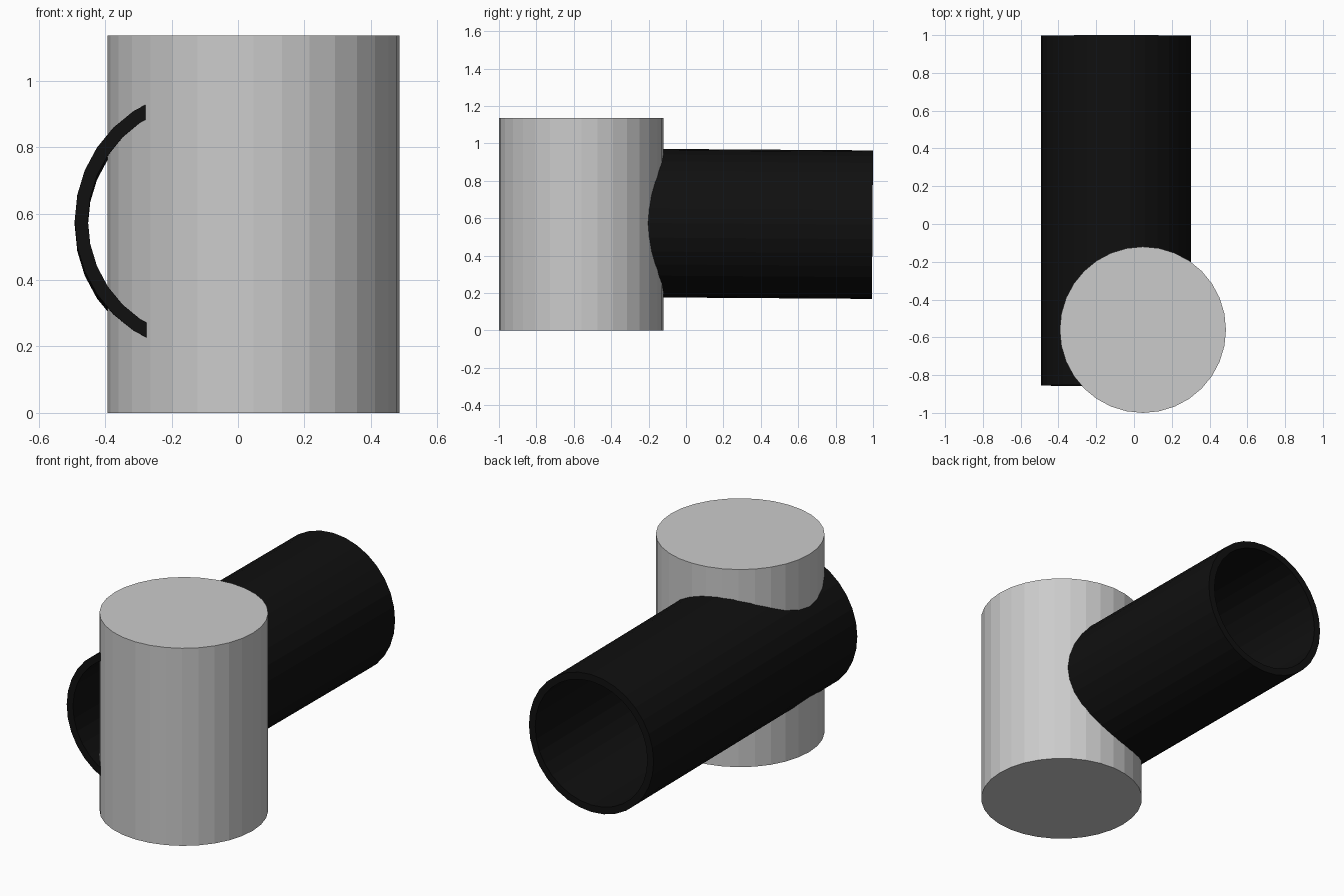
import bpy, bmesh, math
from mathutils import Vector, Matrix

if "Cube" in bpy.data.objects:
    bpy.data.objects.remove(bpy.data.objects["Cube"])

SIDES = 32


def ring(bm, radius, z):
    return [bm.verts.new((radius * math.sin(2 * math.pi * i / SIDES),
                          radius * math.cos(2 * math.pi * i / SIDES), z))
            for i in range(SIDES)]


def add_object(name, bm):
    bmesh.ops.recalc_face_normals(bm, faces=bm.faces)
    mesh = bpy.data.meshes.new(name)
    bm.to_mesh(mesh)
    bm.free()
    obj = bpy.data.objects.new(name, mesh)
    bpy.context.collection.objects.link(obj)
    return obj


# Upright solid cylinder
bm = bmesh.new()
bmesh.ops.create_cone(bm, cap_ends=True, segments=SIDES,
                      radius1=0.44, radius2=0.44, depth=1.137)
body = add_object("upright_cylinder", bm)
body.location = (0.047, -0.56, 0.5685)

# Open-ended tube with a thick wall, passing through the cylinder
OUTER, INNER, HALF = 0.397, 0.357, 0.926
bm = bmesh.new()
profile = [(OUTER, -HALF), (OUTER, HALF), (INNER, HALF), (INNER, -HALF)]
rings = [ring(bm, r, z) for r, z in profile]
for k in range(4):
    a, b = rings[k], rings[(k + 1) % 4]
    for i in range(SIDES):
        j = (i + 1) % SIDES
        bm.faces.new((a[i], a[j], b[j], b[i]))
tube = add_object("horizontal_tube", bm)
# Lay along y, drooping very slightly towards the back
tube.rotation_euler = (math.radians(-90.4), 0, 0)
tube.location = (-0.095, 0.071, 0.572)

black = bpy.data.materials.new("black")
black.diffuse_color = (0.005, 0.005, 0.005, 1)
black.use_nodes = True
black.node_tree.nodes["Principled BSDF"].inputs["Base Color"].default_value = black.diffuse_color
tube.data.materials.append(black)
